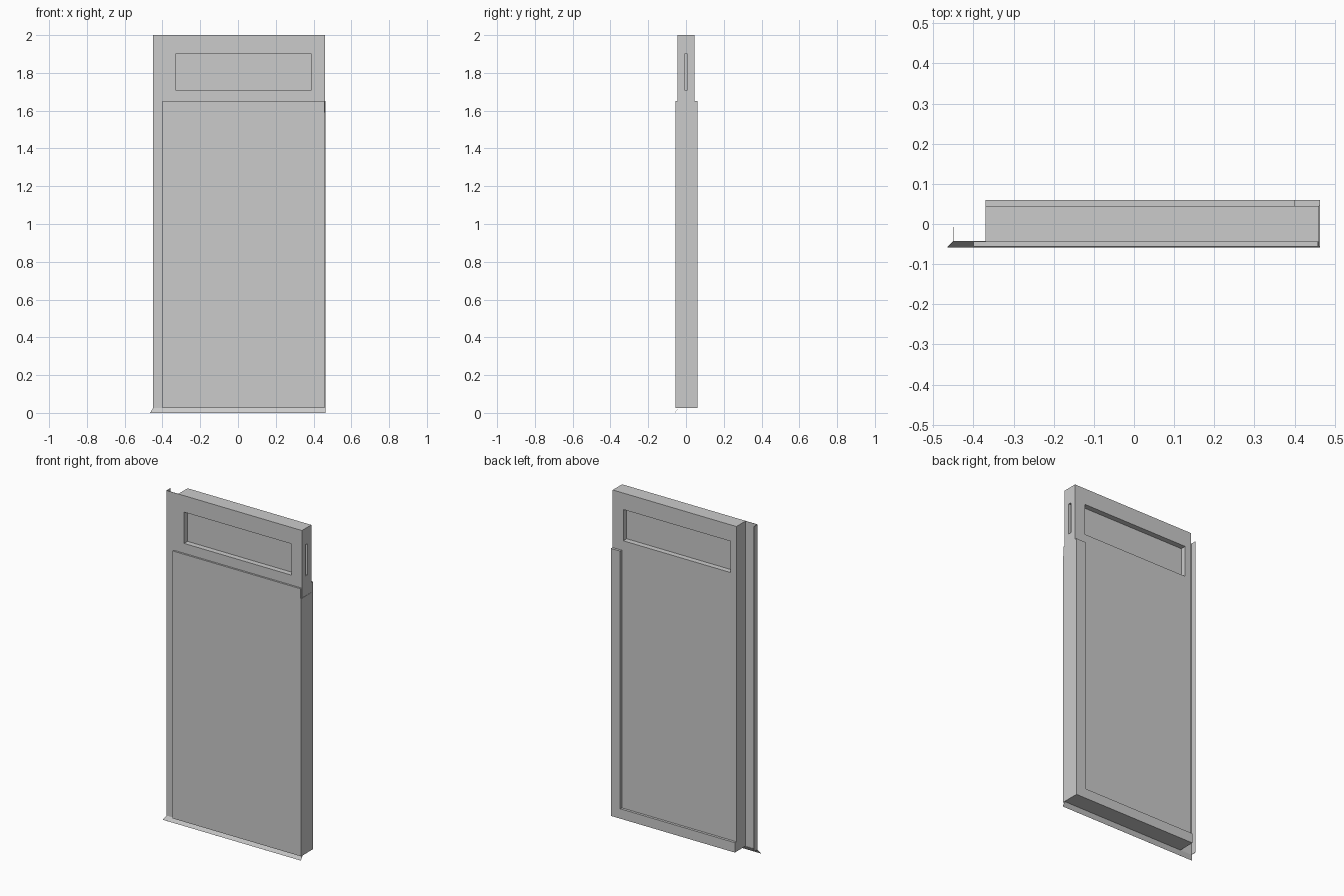
import bpy
import bmesh

if "Cube" in bpy.data.objects:
    bpy.data.objects.remove(bpy.data.objects["Cube"])

COLOUR = (0.6, 0.6, 0.6, 1)
grey = bpy.data.materials.new("plain_grey")
grey.use_nodes = True
grey.diffuse_color = COLOUR
grey.node_tree.nodes["Principled BSDF"].inputs["Base Color"].default_value = COLOUR


def finish(name, bm):
    mesh = bpy.data.meshes.new(name)
    bm.to_mesh(mesh)
    bm.free()
    mesh.materials.append(grey)
    obj = bpy.data.objects.new(name, mesh)
    bpy.context.collection.objects.link(obj)
    return obj


def box(name, x, y, z):
    """Box between pairs of limits on each axis."""
    bm = bmesh.new()
    bmesh.ops.create_cube(bm, size=1)
    for v in bm.verts:
        v.co = [lim[0] if c < 0 else lim[1] for c, lim in zip(v.co, (x, y, z))]
    return finish(name, bm)


def cut(target, name, x, y, z):
    cutter = box(name, x, y, z)
    cutter.hide_render = True
    cutter.hide_viewport = True
    mod = target.modifiers.new(name, "BOOLEAN")
    mod.operation = "DIFFERENCE"
    mod.solver = "EXACT"
    mod.object = cutter


def prism(name, outline, y):
    """Flat outline in x and z, extruded between two depths."""
    bm = bmesh.new()
    face = bm.faces.new([bm.verts.new((px, y[0], pz)) for px, pz in outline])
    out = bmesh.ops.extrude_face_region(bm, geom=[face])
    for v in out["geom"]:
        if isinstance(v, bmesh.types.BMVert):
            v.co.y = y[1]
    bmesh.ops.recalc_face_normals(bm, faces=bm.faces)
    return finish(name, bm)


EDGE, INNER, LEAF = 0.463, -0.37, -0.45
FRONT, BACK = -0.045, 0.045
BASE, SHOULDER, TOP = 0.025, 1.65, 2.0
WIN_X, WIN_Z = (-0.33, 0.39), (1.71, 1.9)

# Panel core with a window opening and a slot in its end
core = box("panel_core", (INNER, EDGE - 0.002), (FRONT, BACK), (BASE, TOP))
cut(core, "window_cutter", WIN_X, (-0.2, 0.2), WIN_Z)
cut(core, "end_slot_cutter", (WIN_X[1] + 0.01, 0.6), (-0.009, 0.009), WIN_Z)
box("window_pane", (WIN_X[0] - 0.005, WIN_X[1] + 0.005), (-0.012, 0.012),
    (WIN_Z[0] - 0.005, WIN_Z[1] + 0.005))

# Overlapping front leaf with its folded edge
box("front_leaf", (LEAF, INNER), (FRONT, FRONT + 0.002), (BASE, TOP))
box("leaf_fold", (LEAF, LEAF + 0.002), (FRONT, -0.008), (BASE, TOP))

# Front kick plate and the plate over the end
box("front_plate", (-0.4, EDGE - 0.004), (-0.056, FRONT), (BASE, SHOULDER))
box("end_plate", (EDGE - 0.003, EDGE), (-0.056, 0.06), (BASE, 1.59))

# Raised border on the back, along the end and the bottom
prism("back_border", [(EDGE, BASE), (EDGE, SHOULDER), (0.4, SHOULDER),
                      (0.4, 0.085), (INNER, 0.085), (INNER, BASE)], (BACK, 0.06))

# Sloping drip strip under the front
bm = bmesh.new()
bm.faces.new([bm.verts.new(p) for p in (
    (-0.465, -0.058, 0), (EDGE, -0.058, 0), (EDGE, -0.043, BASE), (LEAF, -0.043, BASE))])
drip = finish("drip_strip", bm)
thick = drip.modifiers.new("thickness", "SOLIDIFY")
thick.thickness = 0.001
